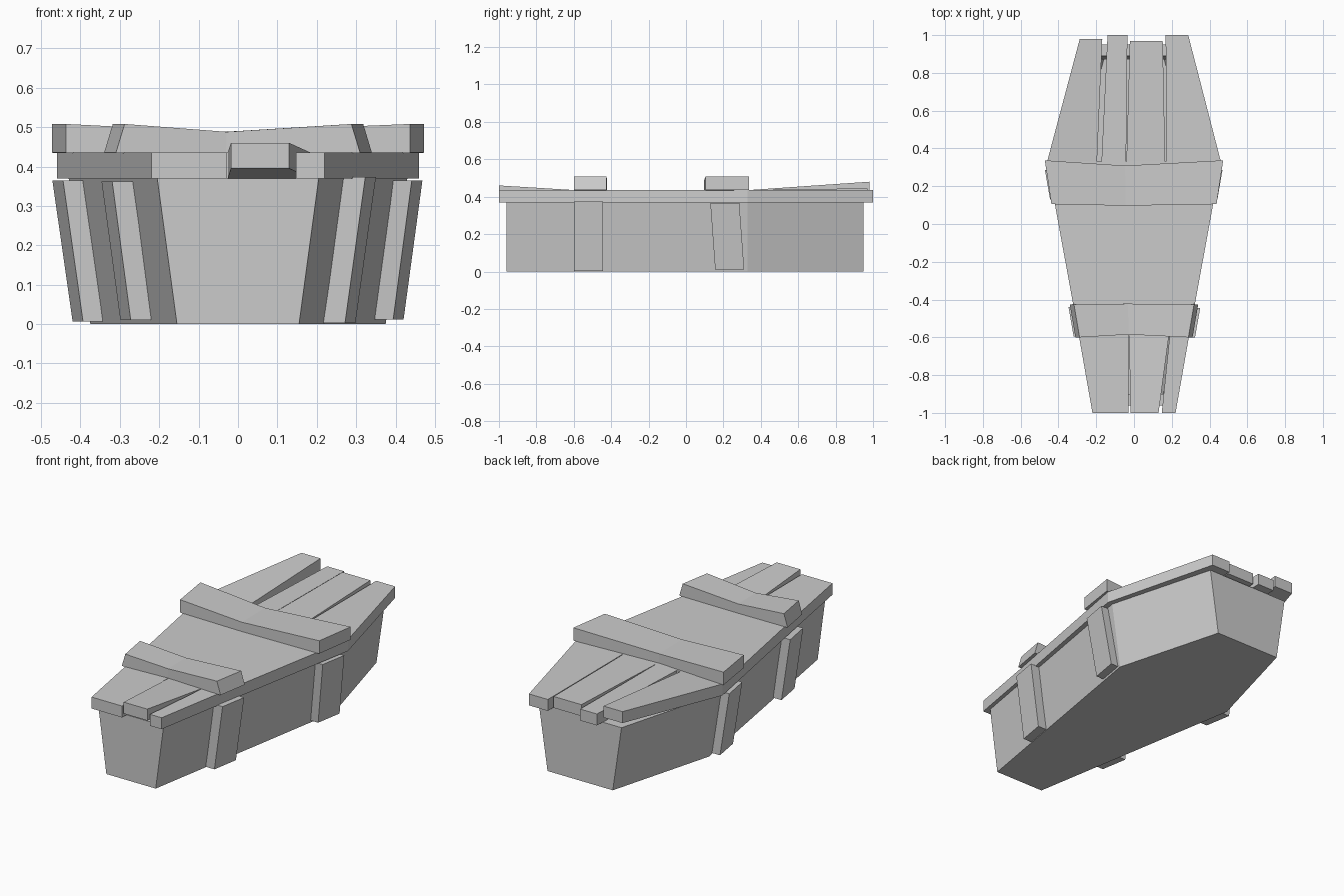
import bpy, bmesh

if "Cube" in bpy.data.objects:
    bpy.data.objects.remove(bpy.data.objects["Cube"])


def finish(name, bm):
    bmesh.ops.recalc_face_normals(bm, faces=bm.faces)
    mesh = bpy.data.meshes.new(name)
    bm.to_mesh(mesh)
    bm.free()
    obj = bpy.data.objects.new(name, mesh)
    bpy.context.collection.objects.link(obj)
    return obj


def loft(name, rings):
    """Skin equal-length rings of points and cap both ends."""
    bm = bmesh.new()
    vs = [[bm.verts.new(p) for p in r] for r in rings]
    n = len(rings[0])
    for a, b in zip(vs, vs[1:]):
        for i in range(n):
            j = (i + 1) % n
            bm.faces.new((a[i], a[j], b[j], b[i]))
    bm.faces.new(vs[0])
    bm.faces.new(vs[-1])
    return finish(name, bm)


def outline(front, wide, back, y0, y1, y2, z):
    return [(-front, y0, z), (front, y0, z), (wide, y1, z),
            (back, y2, z), (-back, y2, z), (-wide, y1, z)]


# Hollow coffin body: outer floor, outer rim, inner rim, inner floor
loft("coffin_body", [
    outline(0.155, 0.375, 0.205, -0.96, 0.33, 0.95, 0),
    outline(0.205, 0.43, 0.26, -0.96, 0.33, 0.95, 0.37),
    outline(0.155, 0.365, 0.215, -0.90, 0.32, 0.89, 0.37),
    outline(0.105, 0.31, 0.16, -0.90, 0.32, 0.87, 0.06)])

# Lid: slab with split planks, each (root x0, x1, tip x0, x1, tip y, lift)
FRONT_Y, BACK_Y, BOTTOM, THICK = -0.59, 0.33, 0.37, 0.065
front_planks = [(-0.292, -0.03, -0.22, -0.028, -1.0, 0),
                (-0.026, 0.185, -0.018, 0.13, -1.0, 0.025),
                (0.189, 0.292, 0.147, 0.22, -1.0, 0)]
back_planks = [(-0.46, -0.196, -0.287, -0.168, 0.98, 0.045),
               (-0.172, -0.042, -0.14, -0.035, 1.0, 0),
               (-0.040, 0.165, -0.022, 0.152, 0.97, 0.01),
               (0.169, 0.46, 0.168, 0.287, 1.0, 0)]
bm = bmesh.new()
slab, lifts = [], {}
for y, planks in ((FRONT_Y, front_planks), (BACK_Y, back_planks)):
    row = []
    for r0, r1, t0, t1, ty, lift in planks:
        a, b = bm.verts.new((r0, y, BOTTOM)), bm.verts.new((r1, y, BOTTOM))
        c, d = bm.verts.new((t1, ty, BOTTOM)), bm.verts.new((t0, ty, BOTTOM))
        quad = [a, b, c, d] if y > 0 else [d, c, b, a]
        bm.faces.new(quad)
        row += [a, b]
        lifts[(round(t0, 3), ty > 0)] = lift
        lifts[(round(t1, 3), ty > 0)] = lift
    slab += row if y < 0 else row[::-1]
bm.faces.new(slab)
base = list(bm.faces)
ext = bmesh.ops.extrude_face_region(bm, geom=base, use_keep_orig=True)
for v in [g for g in ext["geom"] if isinstance(g, bmesh.types.BMVert)]:
    v.co.z += THICK
for v in bm.verts:
    if abs(v.co.y) > 0.9:
        v.co.z += lifts[(round(v.co.x, 3), v.co.y > 0)]
bmesh.ops.triangulate(bm, faces=[f for f in bm.faces if len(f.verts) > 4])
finish("split_lid", bm)


# Sagging crossbars over the lid
def crossbar(name, y0, y1, w0, w1, inset, bend0, bend1):
    rings = []
    for s, sag in ((-1, 0), (-0.1, 1), (1, 0)):
        z0, z1 = 0.435 - 0.02 * sag, 0.508 - 0.02 * sag
        ya, yb = y0 + bend0 * sag, y1 + bend1 * sag
        rings.append([(s * w0, ya, z0), (s * w1, yb, z0),
                      (s * (w1 - inset), yb, z1), (s * (w0 - inset), ya, z1)])
    loft(name, rings)


crossbar("front_crossbar", -0.60, -0.425, 0.31, 0.34, 0.022, 0.015, 0.003)
crossbar("back_crossbar", 0.105, 0.337, 0.437, 0.472, 0, -0.008, -0.028)


# Side straps lying on the sloping walls
def wall_x(y, z):
    t, k = (y + 0.96) / 1.29, z / 0.37
    return (0.155 + 0.22 * t) * (1 - k) + (0.205 + 0.225 * t) * k


def strap(name, side, y0, y1, z0, z1, tilt, thick):
    rings = []
    for z, dy in ((z0, tilt), (z1, 0)):
        a, b = y0 + dy, y1 + dy
        xa, xb = wall_x(a, z), wall_x(b, z)
        rings.append([(side * (xa - 0.01), a, z), (side * (xa + thick), a, z),
                      (side * (xb + thick), b, z), (side * (xb - 0.01), b, z)])
    loft(name, rings)


strap("front_strap_right", 1, -0.60, -0.445, 0.003, 0.373, 0, 0.055)
strap("front_strap_left", -1, -0.595, -0.44, 0.01, 0.362, 0.01, 0.052)
strap("back_strap_right", 1, 0.13, 0.285, 0.012, 0.365, 0.026, 0.047)
strap("back_strap_left", -1, 0.13, 0.285, 0.006, 0.365, 0.01, 0.05)
